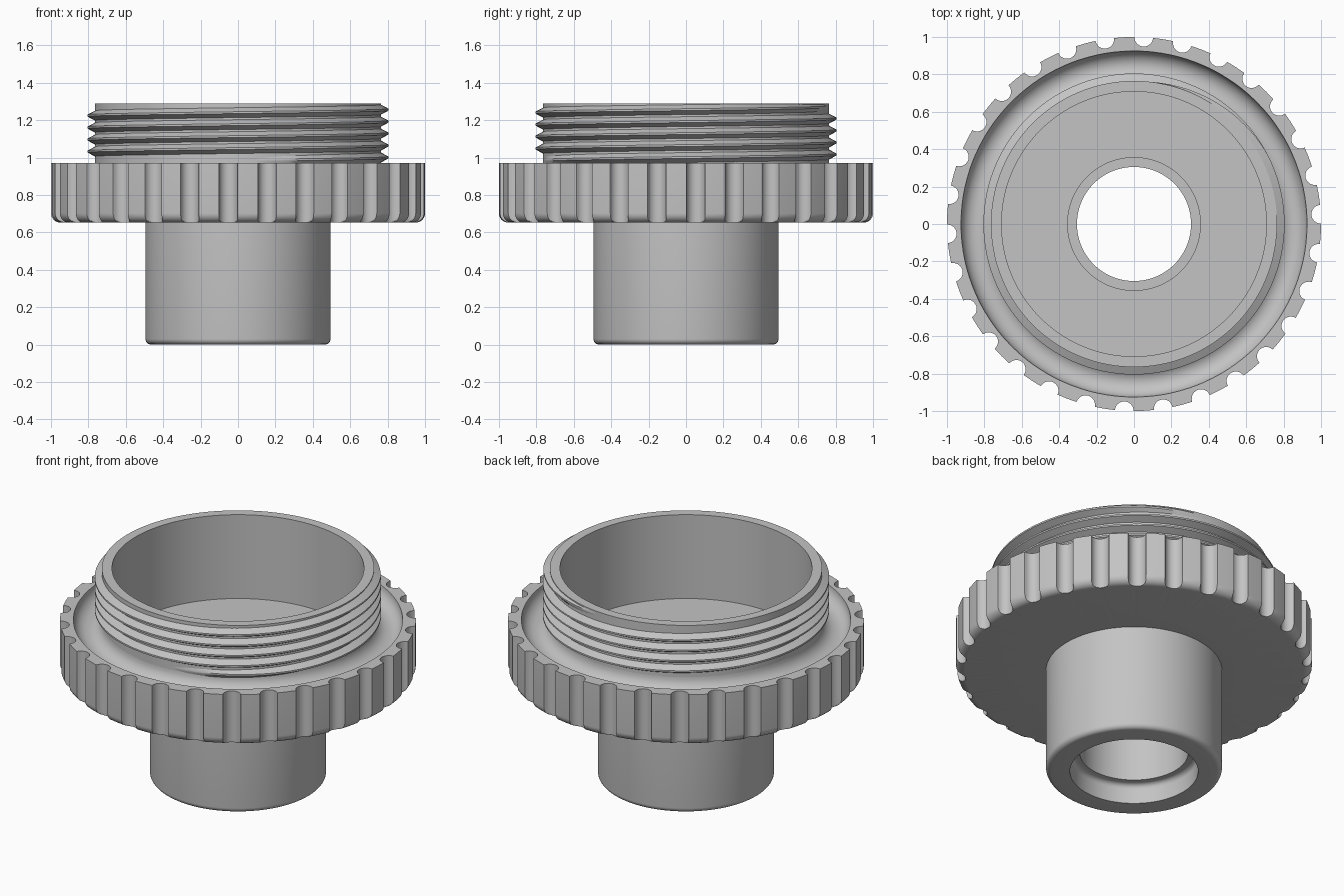
import bpy
import math
from math import pi, sin, cos

cube = bpy.data.objects.get("Cube")
if cube:
    bpy.data.objects.remove(cube, do_unlink=True)

grey = bpy.data.materials.new("plain grey")
grey.use_nodes = True
colour = (0.55, 0.55, 0.55, 1)
grey.diffuse_color = colour
grey.node_tree.nodes["Principled BSDF"].inputs["Base Color"].default_value = colour

FLUTES = 30
FLUTE_R = 0.05


def make_object(name, rows, closed):
    """Skin a list of equal-length point rows with quads."""
    n = len(rows[0])
    verts = [p for row in rows for p in row]
    faces = []
    for i in range(len(rows) - 1):
        for j in range(n if closed else n - 1):
            k = (j + 1) % n
            faces.append((i * n + j, i * n + k, (i + 1) * n + k, (i + 1) * n + j))
    mesh = bpy.data.meshes.new(name)
    mesh.from_pydata(verts, [], faces)
    mesh.materials.append(grey)
    obj = bpy.data.objects.new(name, mesh)
    bpy.context.collection.objects.link(obj)
    bpy.ops.object.select_all(action="DESELECT")
    obj.select_set(True)
    bpy.context.view_layer.objects.active = obj
    bpy.ops.object.shade_smooth_by_angle(angle=math.radians(32))
    return obj


def lathe(name, profile, spokes):
    """Revolve (radius, z) points; each spoke is (angle, largest radius)."""
    rows = [[(min(r, cap) * cos(a), min(r, cap) * sin(a), z) for a, cap in spokes]
            for r, z in profile]
    return make_object(name, rows, True)


def arc(cr, cz, radius, start, end, steps):
    return [(cr + radius * cos(math.radians(start + (end - start) * i / steps)),
             cz + radius * sin(math.radians(start + (end - start) * i / steps)))
            for i in range(steps + 1)]


round_spokes = [(2 * pi * i / 144, 9) for i in range(144)]

# Spokes that dip into a half-round flute, then cross the land to the next one
fluted_spokes = []
pitch = 2 * pi / FLUTES
edge = math.asin(FLUTE_R)
for f in range(FLUTES):
    centre = math.radians(3) + f * pitch
    fluted_spokes.append((centre - edge - 0.0005, 9))
    for i in range(13):
        phi = -pi / 2 + pi * i / 12
        t = math.asin(FLUTE_R * sin(phi))
        fluted_spokes.append((centre + t, cos(t) - FLUTE_R * abs(cos(phi))))
    fluted_spokes.append((centre + edge + 0.0005, 9))
    fluted_spokes.append((centre + pitch / 2, 9))

# Fluted grip ring with rounded lower edge and a half-round groove on top
lathe("grip_ring",
      [(0.48, 0.652)] + arc(0.95, 0.702, 0.05, -90, 0, 8) + [(1.0, 0.97)]
      + arc(0.845, 0.97, 0.08, 0, -180, 16), fluted_spokes)

# Hollow neck and cup floor
lathe("neck", [(0.765, 0.96), (0.765, 1.29), (0.708, 1.29),
               (0.708, 0.77), (0.355, 0.77)], round_spokes)

# Tubular stem with stepped bore
lathe("stem",
      [(0.355, 0.77), (0.355, 0.67), (0.305, 0.67), (0.305, 0.12)]
      + arc(0.33, 0.09, 0.03, 90, 0, 5) + [(0.36, 0)]
      + arc(0.465, 0.03, 0.03, -90, 0, 6) + [(0.495, 0.655)], round_spokes)

# Helical screw thread fading out at both ends
TURNS, PITCH, STEPS = 4.5, 0.064, 540
thread = [[] for _ in range(4)]
for s in range(STEPS + 1):
    turn = TURNS * s / STEPS
    angle = -pi / 2 + 2 * pi * turn
    fade = min(1, turn / 0.17, (TURNS - turn) / 0.17)
    crest = 0.76 + 0.045 * fade
    z = 0.984 + PITCH * turn
    section = [(0.76, -0.029), (crest, -0.005), (crest, 0.005), (0.76, 0.029)]
    for row, (r, dz) in zip(thread, section):
        row.append((r * cos(angle), r * sin(angle), min(z + dz, 1.288)))
make_object("screw_thread", thread, False)
